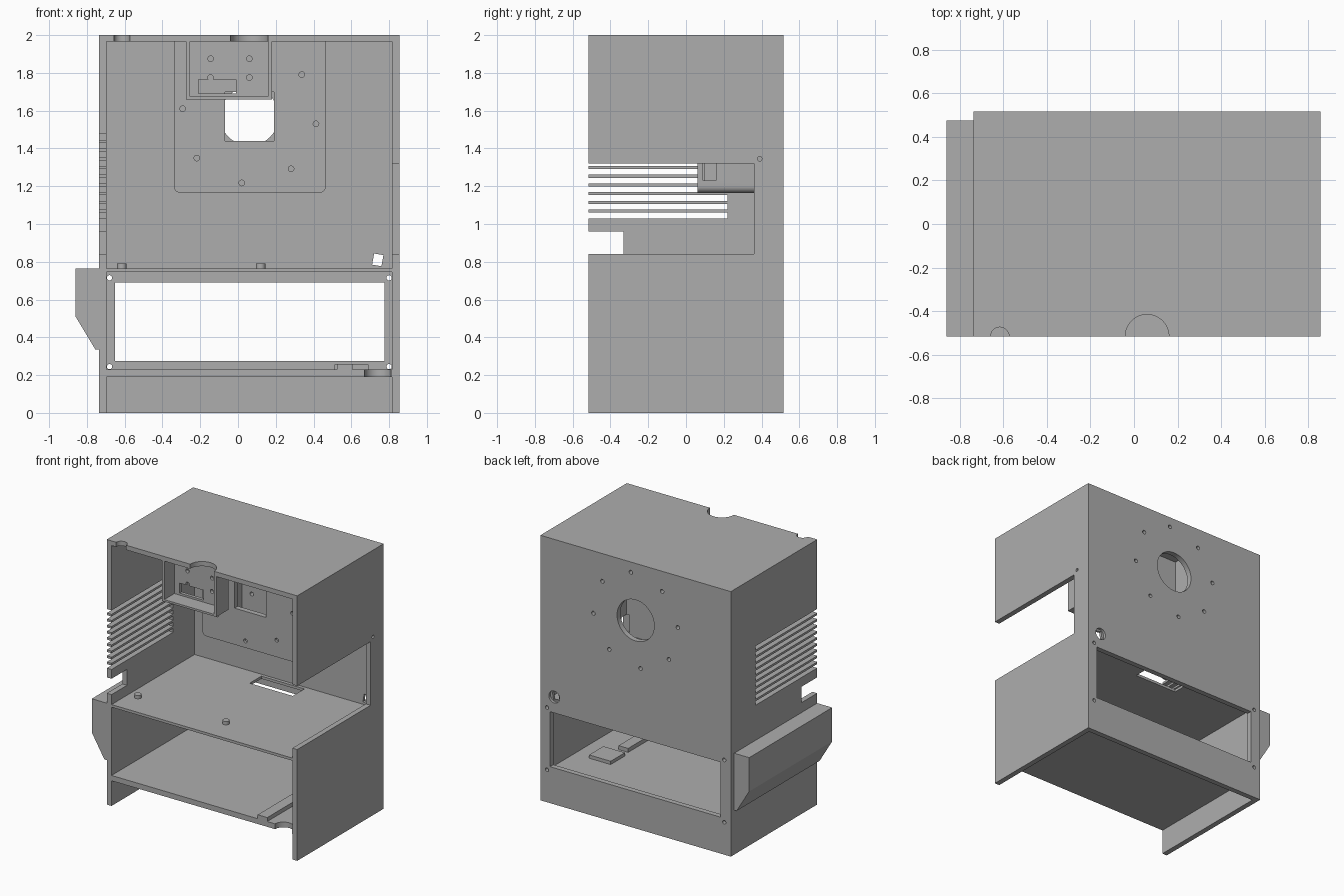
import bpy, bmesh, math
from mathutils import Matrix, Vector

if "Cube" in bpy.data.objects:
    bpy.data.objects.remove(bpy.data.objects["Cube"])

grey = bpy.data.materials.new("plain_grey")
grey.diffuse_color = (0.42, 0.42, 0.42, 1)
grey.use_nodes = True
grey.node_tree.nodes["Principled BSDF"].inputs["Base Color"].default_value = grey.diffuse_color


def finish(name, bm):
    bmesh.ops.recalc_face_normals(bm, faces=bm.faces)
    me = bpy.data.meshes.new(name)
    bm.to_mesh(me)
    bm.free()
    me.materials.append(grey)
    ob = bpy.data.objects.new(name, me)
    bpy.context.collection.objects.link(ob)
    return ob


def box(name, x0, x1, y0, y1, z0, z1, turn=0):
    bm = bmesh.new()
    bmesh.ops.create_cube(bm, size=1)
    mid = Vector((x0 + x1, y0 + y1, z0 + z1)) / 2
    m = Matrix.Translation(mid) @ Matrix.Rotation(turn, 4, 'Y')
    bm.transform(m @ Matrix.Diagonal((x1 - x0, y1 - y0, z1 - z0, 1)))
    return finish(name, bm)


def rod(name, at, r, length, axis='Y', n=24):
    bm = bmesh.new()
    bmesh.ops.create_cone(bm, cap_ends=True, segments=n, radius1=r, radius2=r, depth=length)
    rot = {'X': Matrix.Rotation(math.pi / 2, 4, 'Y'),
           'Y': Matrix.Rotation(math.pi / 2, 4, 'X'), 'Z': Matrix()}[axis]
    bm.transform(Matrix.Translation(at) @ rot)
    return finish(name, bm)


def prism(name, pts, y0, y1):
    """Extrude an x-z profile along y."""
    bm = bmesh.new()
    f = bm.faces.new([bm.verts.new((x, y0, z)) for x, z in pts])
    r = bmesh.ops.extrude_face_region(bm, geom=[f])
    bmesh.ops.translate(bm, vec=(0, y1 - y0, 0),
                        verts=[g for g in r['geom'] if isinstance(g, bmesh.types.BMVert)])
    return finish(name, bm)


def cut(ob, *cutters):
    for c in cutters:
        mod = ob.modifiers.new("cut", 'BOOLEAN')
        mod.operation, mod.solver, mod.object = 'DIFFERENCE', 'EXACT', c
        bpy.context.view_layer.objects.active = ob
        bpy.ops.object.modifier_apply(modifier=mod.name)
        bpy.data.objects.remove(c)


XL, XR, YF, YB = -0.735, 0.855, -0.515, 0.515
IL, IR, IB = -0.695, 0.815, 0.475
FAN = (0.06, 1.57)
ring = [(FAN[0] + 0.355 * math.cos(a), FAN[1] + 0.355 * math.sin(a))
        for a in (math.radians(-6.5 + 45 * k) for k in range(8))]

# back wall: fan opening, screw ring, rear window, cable hole
back = box("back_wall", XL, XR, IB, YB, 0, 2)
cut(back, rod("c", (FAN[0], 0.5, FAN[1]), 0.155, 0.2, n=48),
    box("c", -0.65, 0.775, 0.4, 0.6, 0.275, 0.69),
    rod("c", (0.74, 0.515, 0.81), 0.045, 0.04),
    box("c", 0.715, 0.765, 0.4, 0.6, 0.78, 0.84, math.radians(10)))
cut(back, *[rod("c", (x, 0.5, z), 0.015, 0.2, n=16) for x, z in ring])
cut(back, *[rod("c", (x, 0.5, z), 0.014, 0.2, n=16)
            for x in (-0.68, 0.8) for z in (0.245, 0.715)])

# left wall: comb of vent slots and a notch
left = box("left_wall", XL, IL, YF, IB, 0, 2)
cut(left, box("c", -0.8, -0.6, -0.6, -0.33, 0.84, 0.96))
cut(left, *[box("c", -0.8, -0.6, -0.6, 0.22, 1.03 + 0.0462 * i, 1.06 + 0.0462 * i)
            for i in range(10)])

# right wall: large open-fronted cutout and two screw holes
right = box("right_wall", IR, XR, YF, IB, 0, 2)
cut(right, box("c", 0.7, 0.9, -0.6, 0.36, 0.84, 1.32),
    *[rod("c", (0.83, 0.39, z), 0.012, 0.2, 'X', 16) for z in (0.81, 1.345)])

# top panel with two round finger notches
top = box("top_panel", IL, IR, YF, IB, 1.965, 2)
cut(top, rod("c", (0.06, YF, 2), 0.1, 0.2, 'Z', 48),
    rod("c", (-0.615, YF, 2), 0.042, 0.2, 'Z', 32))

# shelves
upper = box("upper_shelf", IL, IR, YF, IB, 0.745, 0.765)
cut(upper, box("c", -0.12, 0.24, 0.31, 0.45, 0.7, 0.8))
lower = box("lower_shelf", IL, IR, YF, IB, 0.19, 0.23)
cut(lower, rod("c", (0.74, YF, 0.21), 0.07, 0.2, 'Z', 32))
for i, x in enumerate((-0.615, 0.12)):
    rod(f"shelf_peg_{i + 1}", (x, -0.315, 0.777), 0.025, 0.026, 'Z')
box("shelf_pad", 0.51, 0.69, 0.0, 0.17, 0.23, 0.255)
box("shelf_strip", 0.525, 0.605, YF, -0.06, 0.23, 0.26)

# hollow fan housing with rounded lower corners
x0, x1, z0, z1, r = -0.34, 0.465, 1.165, 1.965, 0.035
pts = [(x0, z1)]
for cx, start in ((x0 + r, 180), (x1 - r, 270)):
    pts += [(cx + r * math.cos(math.radians(start + t)),
             z0 + r + r * math.sin(math.radians(start + t))) for t in range(0, 91, 15)]
pts.append((x1, z1))
housing = prism("fan_housing", pts, 0.06, IB)
cut(housing, box("c", x0 + 0.04, x1 - 0.04, 0.1, 0.6, z0 + 0.04, 2.1),
    box("c", -0.07, 0.19, 0, 0.2, 1.44, 1.7),
    box("c", 0.4, 0.5, 0.09, 0.16, 1.23, 1.36),
    *[rod("c", (x, 0.06, z), 0.015, 0.04, n=16) for x, z in ring])

# front switch tray hanging from the top
tray = box("switch_tray", -0.275, 0.18, YF, -0.37, 1.66, 1.965)
cut(tray, box("c", -0.255, 0.16, -0.6, -0.395, 1.675, 2.1),
    box("c", -0.21, -0.01, -0.5, -0.3, 1.69, 1.765),
    *[rod("c", (x, -0.385, z), 0.015, 0.1, n=16)
      for x in (-0.145, 0.06) for z in (1.775, 1.875)])

# sloped pod on the left side
prism("side_pod", [(XL, 0.765), (-0.86, 0.765), (-0.86, 0.51), (-0.755, 0.335), (XL, 0.335)],
      YF, IB)

for ob in list(bpy.context.scene.objects):
    bpy.ops.object.select_all(action='DESELECT')
    ob.select_set(True)
    bpy.context.view_layer.objects.active = ob
    bpy.ops.object.shade_smooth_by_angle(angle=math.radians(30))
